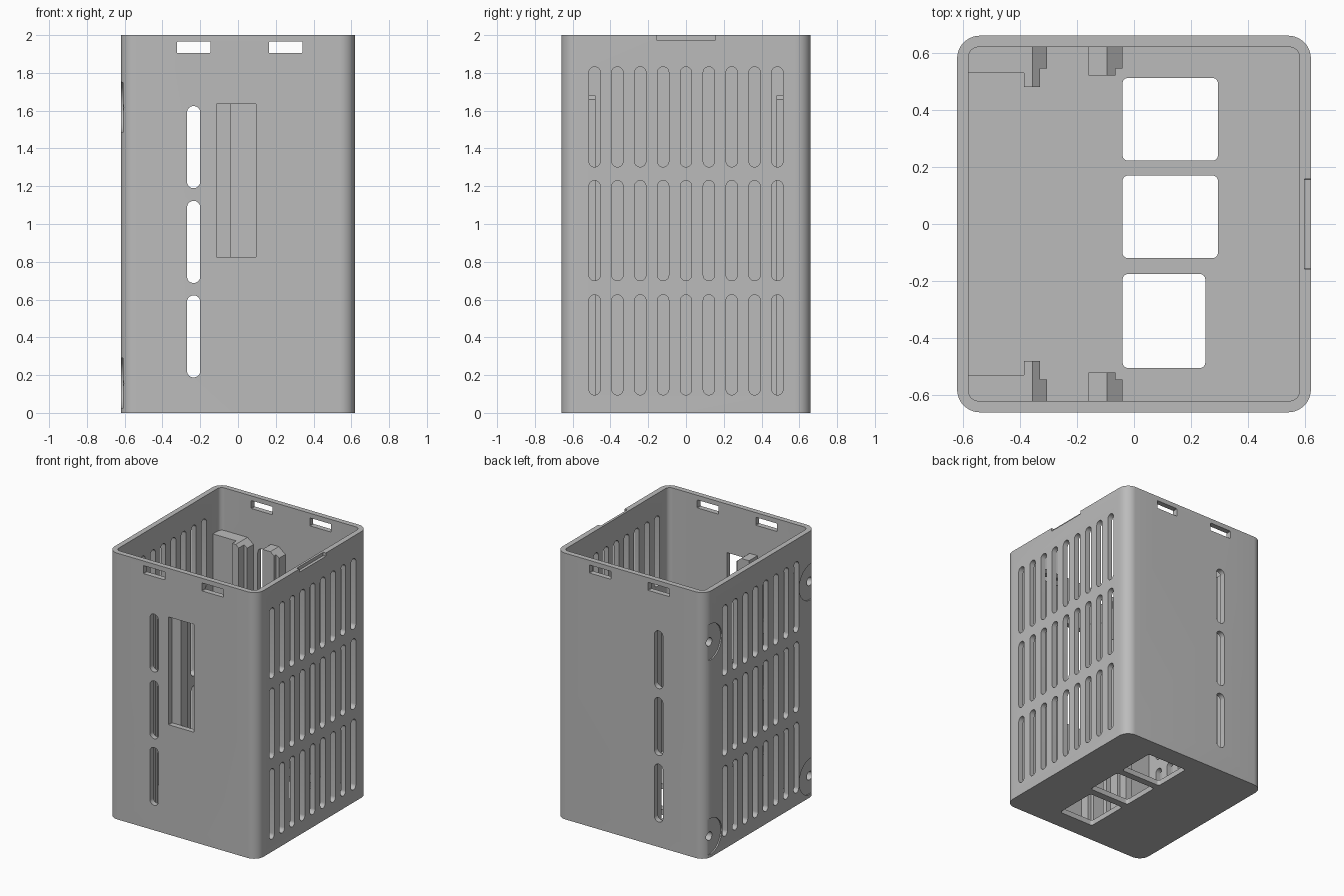
import bpy, bmesh, math
from mathutils import Vector

cube = bpy.data.objects.get("Cube")
if cube:
    bpy.data.objects.remove(cube)

grey = bpy.data.materials.new("mid grey")
grey.use_nodes = True
grey.diffuse_color = (0.5, 0.5, 0.5, 1)
grey.node_tree.nodes["Principled BSDF"].inputs["Base Color"].default_value = (0.5, 0.5, 0.5, 1)


def rounded(cu, cv, w, h, r, n=8):
    """Outline of a rounded rectangle; r = w / 2 gives a slot, r = w / 2 = h / 2 a circle."""
    pts = []
    for k, (su, sv) in enumerate([(1, 1), (-1, 1), (-1, -1), (1, -1)]):
        for i in range(n + 1):
            a = (k + i / n) * math.pi / 2
            p = (cu + su * (w / 2 - r) + r * math.cos(a),
                 cv + sv * (h / 2 - r) + r * math.sin(a))
            if not pts or (Vector(p) - Vector(pts[-1])).length > 1e-5:
                pts.append(p)
    if (Vector(pts[0]) - Vector(pts[-1])).length < 1e-5:
        pts.pop()
    return pts


PLACE = {"x": lambda u, v, d: (d, u, v),
         "y": lambda u, v, d: (u, d, v),
         "z": lambda u, v, d: (u, v, d)}


def prism(bm, outline, axis, d0, d1):
    """Add a closed prism along the given axis."""
    low, high = ([bm.verts.new(PLACE[axis](u, v, d)) for u, v in outline] for d in (d0, d1))
    faces = [bm.faces.new(low), bm.faces.new(high)]
    for i in range(len(low)):
        j = (i + 1) % len(low)
        faces.append(bm.faces.new((low[i], low[j], high[j], high[i])))
    bmesh.ops.recalc_face_normals(bm, faces=faces)


def to_object(bm, name):
    mesh = bpy.data.meshes.new(name)
    bm.to_mesh(mesh)
    bm.free()
    mesh.materials.append(grey)
    ob = bpy.data.objects.new(name, mesh)
    bpy.context.collection.objects.link(ob)
    return ob


def cut(ob, bm):
    """Subtract the prisms in bm from ob and discard the cutter."""
    cutter = to_object(bm, "cutter")
    mod = ob.modifiers.new("cut", 'BOOLEAN')
    mod.operation = 'DIFFERENCE'
    mod.solver = 'EXACT'
    mod.object = cutter
    deps = bpy.context.evaluated_depsgraph_get()
    mesh = bpy.data.meshes.new_from_object(ob.evaluated_get(deps))
    ob.modifiers.clear()
    ob.data = mesh
    bpy.data.objects.remove(cutter)


WALL, X, Y = 0.04, 0.62, 0.66
FLOOR = 0.04

# Case: open box with rounded corners
bm = bmesh.new()
prism(bm, rounded(0, 0, 2 * X, 2 * Y, 0.08, 10), "z", 0, 2)
case = to_object(bm, "case")

# Cavity
bm = bmesh.new()
prism(bm, rounded(0, 0, 2 * (X - WALL), 2 * (Y - WALL), 0.035), "z", FLOOR, 2.2)
cut(case, bm)

bm = bmesh.new()
# Side vents: nine columns on the left, eight staggered columns on the right
for z in (0.36, 0.965, 1.567):
    for i in range(9):
        prism(bm, rounded((i - 4) * 0.121, z, 0.06, 0.53, 0.03), "x", 0.55, 0.7)
    for i in range(8):
        prism(bm, rounded((i - 3.5) * 0.121, z, 0.06, 0.53, 0.03), "x", -0.7, -0.55)
# Long slots and lid latch slots, front and back
for s in (-1, 1):
    for z in (0.405, 0.905, 1.407):
        prism(bm, rounded(-0.235, z, 0.07, 0.435, 0.035), "y", s * 0.6, s * 0.75)
    for x in (-0.235, 0.252):
        prism(bm, rounded(x, 1.935, 0.178, 0.06, 0.003, 1), "y", s * 0.6, s * 0.75)
# Front window
prism(bm, rounded(-0.01, 1.23, 0.21, 0.81, 0.002, 1), "y", -0.75, -0.6)
# Floor openings
for x, y, w, h in ((0.127, 0.367, 0.335, 0.29), (0.127, 0.025, 0.335, 0.29),
                   (0.105, -0.34, 0.29, 0.33)):
    prism(bm, rounded(x, y, w, h, 0.02), "z", -0.1, 0.1)
# Rim notch on the left side
prism(bm, rounded(0, 2.05, 0.315, 0.15, 0.002, 1), "x", 0.598, 0.7)
# Shallow round seats at the right corners
SEATS = [(s * 0.595, z) for s in (-1, 1) for z in (0.157, 1.617)]
for y, z in SEATS:
    prism(bm, rounded(y, z, 0.27, 0.27, 0.135), "x", -0.75, -0.61)
cut(case, bm)


def screw_holes():
    bm = bmesh.new()
    for y, z in SEATS:
        prism(bm, rounded(y, z, 0.064, 0.064, 0.032, 5), "x", -0.8, -0.48)
    return bm


cut(case, screw_holes())

# Inner guide rails: x and depth outlines, with the x where the top starts to slope
RAILS = {
    "wide_rail": (-0.355, [(-0.58, 0.62), (-0.58, 0.53), (-0.385, 0.53), (-0.385, 0.48),
                           (-0.33, 0.48), (-0.33, 0.545), (-0.305, 0.545), (-0.305, 0.62)]),
    "narrow_rail": (-0.095, [(-0.16, 0.62), (-0.16, 0.52), (-0.065, 0.52),
                             (-0.065, 0.545), (-0.04, 0.545), (-0.04, 0.62)]),
}
rails = []
for name, (slope_x, outline) in RAILS.items():
    for s, side in ((-1, "front"), (1, "back")):
        bm = bmesh.new()
        prism(bm, [(x, s * y) for x, y in outline], "z", FLOOR, 1.68)
        bmesh.ops.bisect_plane(bm, geom=bm.verts[:] + bm.edges[:] + bm.faces[:],
                               plane_co=(slope_x, 0, 1.68), plane_no=(0.8, 0, 1),
                               clear_outer=True)
        bmesh.ops.holes_fill(bm, edges=[e for e in bm.edges if e.is_boundary])
        bmesh.ops.recalc_face_normals(bm, faces=bm.faces[:])
        rail = to_object(bm, side + "_" + name)
        if name == "wide_rail":
            cut(rail, screw_holes())
        rails.append(rail)

# Smooth rounded corners, crisp edges
bpy.ops.object.select_all(action='DESELECT')
for ob in [case] + rails:
    ob.select_set(True)
bpy.context.view_layer.objects.active = case
bpy.ops.object.shade_smooth_by_angle(angle=math.radians(30))
